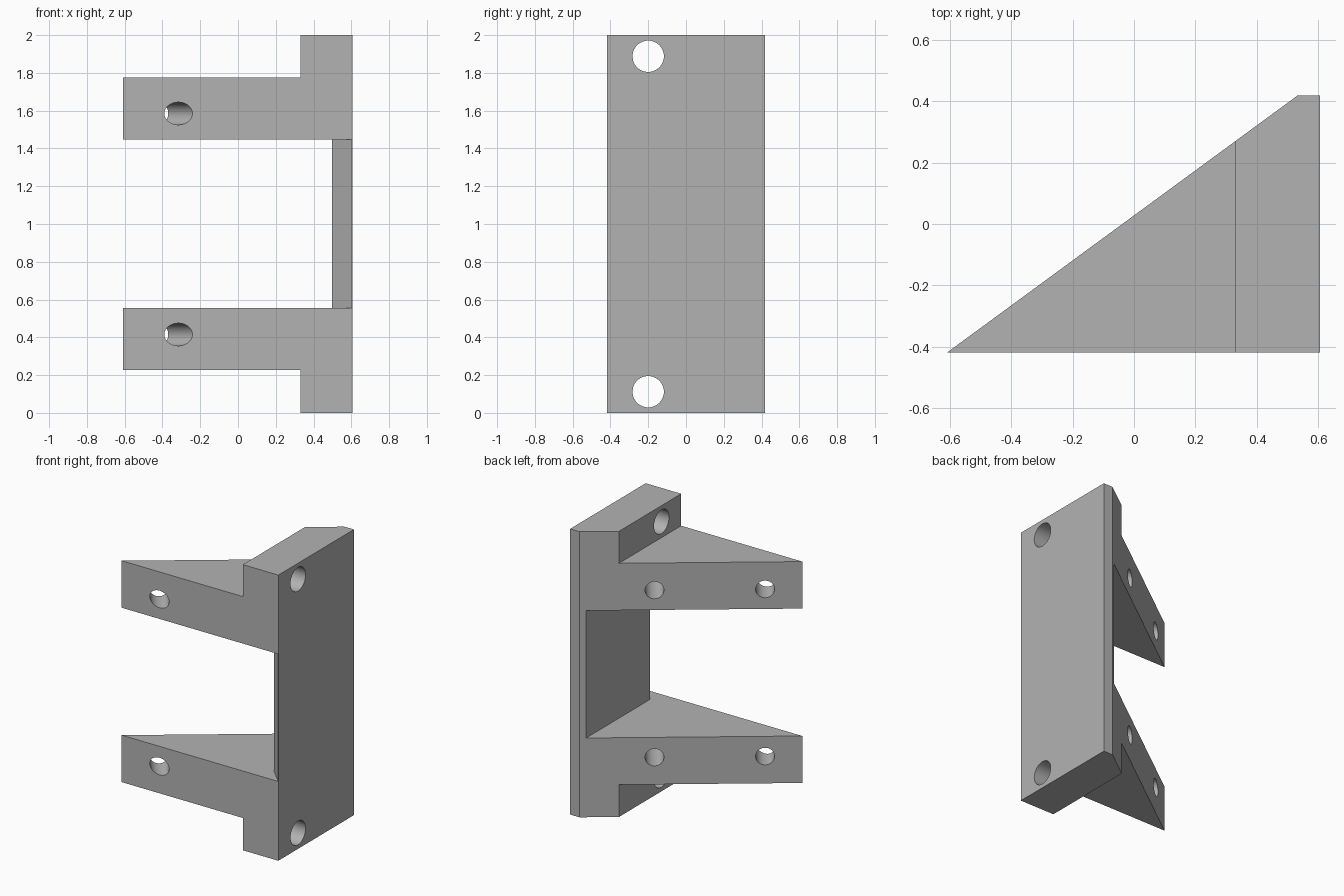
import bpy, bmesh, math
from mathutils import Vector

cube = bpy.data.objects.get("Cube")
if cube:
    bpy.data.objects.remove(cube, do_unlink=True)

grey = bpy.data.materials.new("plain_grey")
grey.use_nodes = True
colour = (0.45, 0.45, 0.45, 1)
grey.diffuse_color = colour
grey.node_tree.nodes["Principled BSDF"].inputs["Base Color"].default_value = colour


def add_object(name, bm):
    bmesh.ops.recalc_face_normals(bm, faces=bm.faces)
    mesh = bpy.data.meshes.new(name)
    bm.to_mesh(mesh)
    bm.free()
    mesh.materials.append(grey)
    obj = bpy.data.objects.new(name, mesh)
    bpy.context.collection.objects.link(obj)
    return obj


def prism(name, outline, z0, z1):
    """Extrude a plan outline from z0 up to z1."""
    bm = bmesh.new()
    face = bm.faces.new([bm.verts.new((x, y, z0)) for x, y in outline])
    top = bmesh.ops.extrude_face_region(bm, geom=[face])["geom"]
    verts = [v for v in top if isinstance(v, bmesh.types.BMVert)]
    bmesh.ops.translate(bm, verts=verts, vec=(0, 0, z1 - z0))
    return add_object(name, bm)


def drill(name, start, end, radius):
    """Round cutter running between two points."""
    start, end = Vector(start), Vector(end)
    axis = end - start
    bm = bmesh.new()
    bmesh.ops.create_cone(bm, cap_ends=True, segments=48, radius1=radius,
                          radius2=radius, depth=axis.length)
    obj = add_object(name, bm)
    obj.rotation_mode = 'QUATERNION'
    obj.rotation_quaternion = axis.to_track_quat('Z', 'Y')
    obj.location = (start + end) / 2
    return obj


# Wedge-shaped body with a blunted rear corner
right, front, back, tip = 0.605, -0.418, 0.418, -0.608
body = prism("wedge_bracket", [(tip, front), (right, front), (right, back),
                               (0.532, back)], 0, 2)

# Opening between the arms, leaving a thin web with a sloped front edge
cutters = [prism("window_cutter", [(-1, -0.518), (0.704, -0.518), (0.498, -0.312),
                                   (0.498, 1), (-1, 1)], 0.555, 1.447)]

# Notches outside the arms, leaving the mounting tabs
for z0, z1 in ((-0.1, 0.226), (1.776, 2.1)):
    cutters.append(prism("notch_cutter", [(-1, -1), (0.33, -1), (0.33, 1), (-1, 1)], z0, z1))

# Mounting holes across the tabs
for z in (0.112, 1.888):
    cutters.append(drill("mount_cutter", (0.2, -0.2, z), (0.8, -0.2, z), 0.083))

# Holes square to the sloping face: one through, one blind, in each arm
along = Vector((0.532 - tip, back - front, 0)).normalized()
inward = Vector((along.y, -along.x, 0))
for z in (0.415, 1.585):
    for distance, depth in ((0.236, 0.4), (0.938, 0.35)):
        mouth = Vector((tip, front, z)) + along * distance
        cutters.append(drill("arm_cutter", mouth - inward * 0.1, mouth + inward * depth, 0.06))

# Cut everything out of the body
bpy.context.view_layer.objects.active = body
body.select_set(True)
for cutter in cutters:
    cutter.hide_render = True
    mod = body.modifiers.new("cut", 'BOOLEAN')
    mod.operation = 'DIFFERENCE'
    mod.solver = 'EXACT'
    mod.object = cutter
    bpy.ops.object.modifier_apply(modifier=mod.name)
    bpy.data.objects.remove(cutter, do_unlink=True)

bpy.ops.object.shade_smooth_by_angle(angle=math.radians(30))
